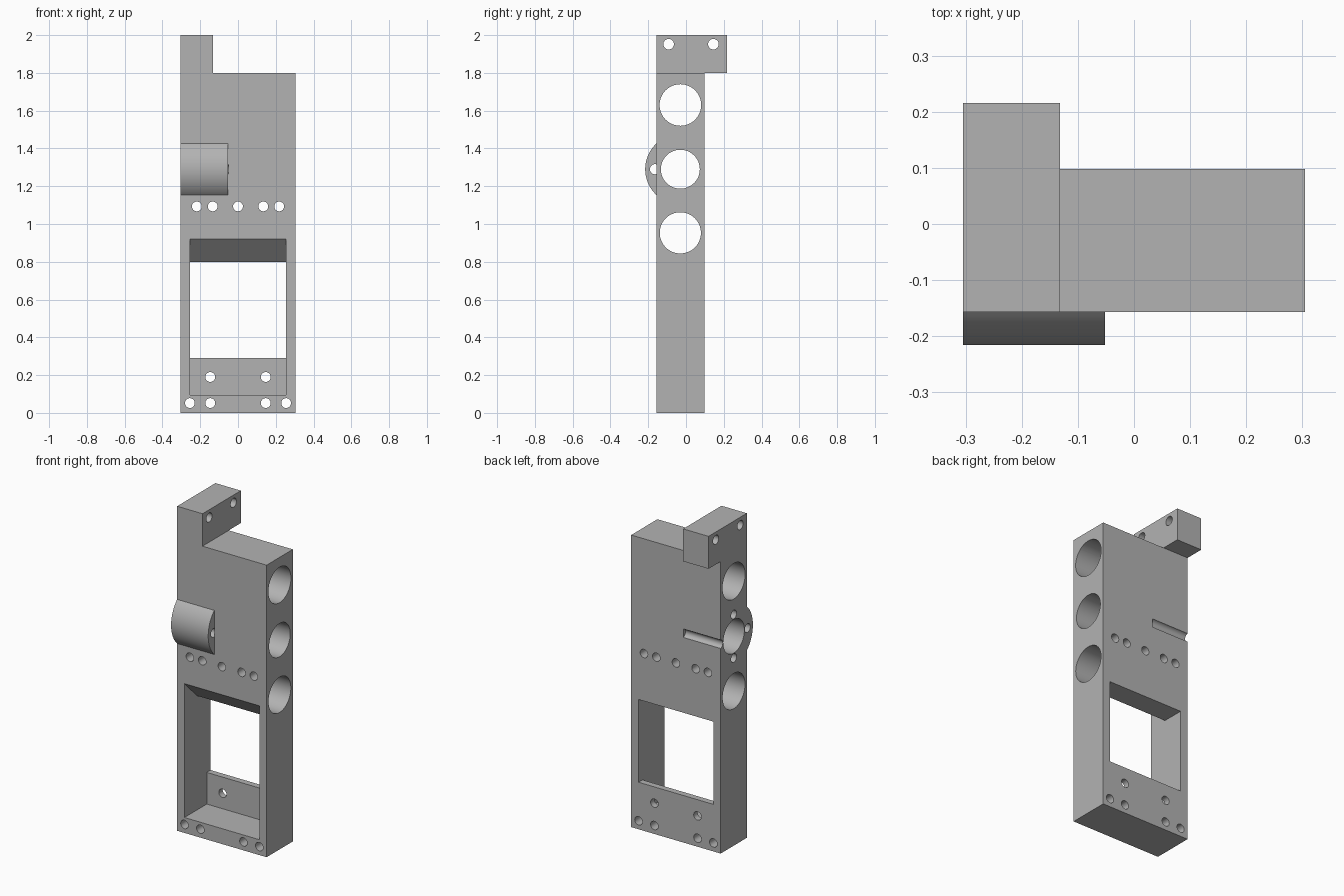
import bpy, bmesh, math
from mathutils import Vector

if "Cube" in bpy.data.objects:
    bpy.data.objects.remove(bpy.data.objects["Cube"])

XL, XR = -0.305, 0.305          # body sides
YF, YB = -0.157, 0.098          # body front and back
CY, CZ = -0.03, 1.29            # axis of the middle bore

grey = bpy.data.materials.new("plain grey")
grey.diffuse_color = (0.45, 0.45, 0.45, 1)
grey.use_nodes = True
grey.node_tree.nodes["Principled BSDF"].inputs["Base Color"].default_value = grey.diffuse_color


def prism(name, profile, axis, a, b):
    """Extrude a 2D profile along x (profile is y,z) or y (profile is x,z)."""
    bm = bmesh.new()
    place = (lambda p: (a, p[0], p[1])) if axis == 'X' else (lambda p: (p[0], a, p[1]))
    face = bm.faces.new([bm.verts.new(place(p)) for p in profile])
    ext = bmesh.ops.extrude_face_region(bm, geom=[face])
    move = Vector((b - a, 0, 0)) if axis == 'X' else Vector((0, b - a, 0))
    bmesh.ops.translate(bm, vec=move,
                        verts=[v for v in ext['geom'] if isinstance(v, bmesh.types.BMVert)])
    bmesh.ops.recalc_face_normals(bm, faces=bm.faces)
    mesh = bpy.data.meshes.new(name)
    bm.to_mesh(mesh)
    bm.free()
    mesh.materials.append(grey)
    obj = bpy.data.objects.new(name, mesh)
    bpy.context.collection.objects.link(obj)
    return obj


def rect(u0, u1, v0, v1):
    return [(u0, v0), (u1, v0), (u1, v1), (u0, v1)]


def circle(u, v, r, n):
    return [(u + r * math.cos(2 * math.pi * i / n), v + r * math.sin(2 * math.pi * i / n))
            for i in range(n)]


def combine(target, tool, operation):
    mod = target.modifiers.new("combine", 'BOOLEAN')
    mod.operation, mod.solver, mod.object = operation, 'EXACT', tool
    bpy.context.view_layer.objects.active = target
    bpy.ops.object.modifier_apply(modifier=mod.name)
    bpy.data.objects.remove(tool)


# Main block with the raised mounting tab on top
body = prism("housing", rect(YF, YB, 0, 1.8), 'X', XL, XR)
combine(body, prism("top_tab", rect(YF, 0.216, 1.8, 2.0), 'X', XL, -0.132), 'UNION')

# Rounded boss bulging from the front around the middle bore
R = 0.186
half = math.acos((CY - YF) / R)
arc = [(CY - R * math.cos(t), CZ + R * math.sin(t))
       for t in (half * (i / 16 - 1) for i in range(33))]
boss = [(-0.145, arc[0][1])] + arc + [(-0.145, arc[-1][1])]
combine(body, prism("front_boss", boss, 'X', XL, -0.052), 'UNION')

# Window: deep front pocket, low back plate, chamfered upper lip
window = [(-0.2, 0.095), (0.06, 0.095), (0.06, 0.29), (0.15, 0.29),
          (0.15, 0.80), (-0.037, 0.80), (-0.2, 0.963)]
cutters = [prism("window_cut", window, 'X', -0.255, 0.255)]

# Three large cross bores
for z, r in ((1.63, 0.11), (CZ, 0.103), (0.953, 0.109)):
    cutters.append(prism("bore_cut", circle(CY, z, r, 64), 'X', -0.4, 0.4))

# Four blind screw holes around the middle bore (the rear one opens as a slot)
for dy, dz in ((0.134, 0), (-0.134, 0), (0, 0.134), (0, -0.134)):
    cutters.append(prism("screw_cut", circle(CY + dy, CZ + dz, 0.027, 24), 'X', -0.4, -0.05))

# Two holes through the tab
for y in (-0.092, 0.145):
    cutters.append(prism("tab_hole_cut", circle(y, 1.952, 0.028, 24), 'X', -0.4, 0))

# Front-to-back bolt holes, mirrored in x
rows = {1.093: (0, 0.134, 0.218), 0.19: (0.147,), 0.052: (0.147, 0.255)}
for z, xs in rows.items():
    for x in sorted({s * x for x in xs for s in (-1, 1)}):
        cutters.append(prism("bolt_cut", circle(x, z, 0.026, 24), 'Y', -0.3, 0.3))

for cutter in cutters:
    combine(body, cutter, 'DIFFERENCE')

# Smooth the round surfaces, keep edges sharp
bpy.ops.object.select_all(action='DESELECT')
body.select_set(True)
bpy.context.view_layer.objects.active = body
bpy.ops.object.shade_smooth_by_angle(angle=math.radians(30))
